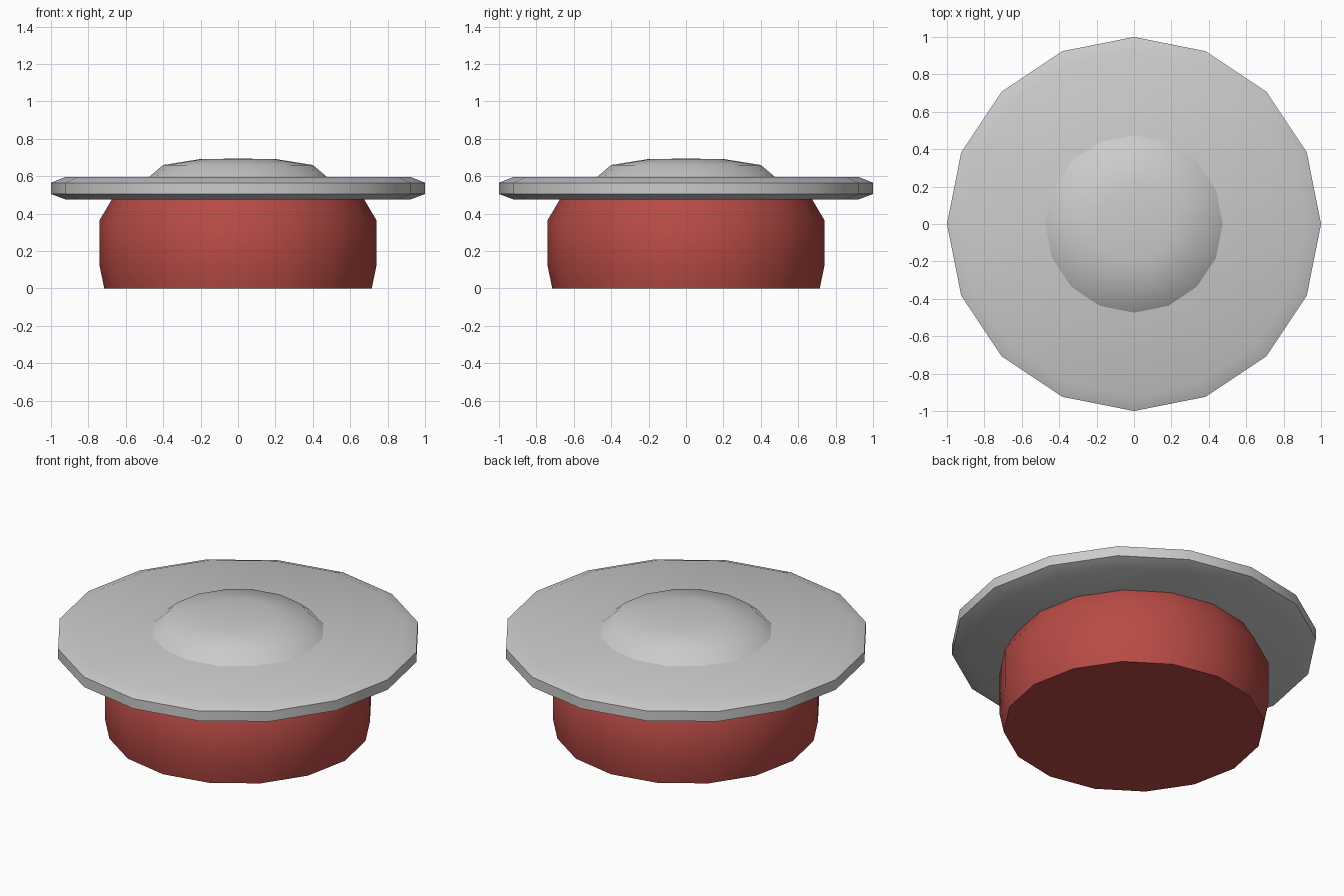
import bpy
import bmesh
from math import cos, sin, tau, radians

cube = bpy.data.objects.get("Cube")
if cube:
    bpy.data.objects.remove(cube)

SIDES = 16


def make_material(name, rgb):
    mat = bpy.data.materials.new(name)
    mat.use_nodes = True
    color = (*rgb, 1)
    mat.diffuse_color = color
    mat.node_tree.nodes["Principled BSDF"].inputs["Base Color"].default_value = color
    return mat


def lathe(name, profile, mat):
    """Turn a bottom-to-top (radius, z) profile around z and cap both ends."""
    bm = bmesh.new()
    rings = [[bm.verts.new((r * cos(tau * i / SIDES), r * sin(tau * i / SIDES), z))
              for i in range(SIDES)] for r, z in profile]
    for low, high in zip(rings, rings[1:]):
        for i in range(SIDES):
            j = (i + 1) % SIDES
            bm.faces.new((low[i], low[j], high[j], high[i]))
    bm.faces.new(rings[0][::-1])
    bm.faces.new(rings[-1])
    mesh = bpy.data.meshes.new(name)
    bm.to_mesh(mesh)
    bm.free()
    obj = bpy.data.objects.new(name, mesh)
    bpy.context.collection.objects.link(obj)
    mesh.materials.append(mat)
    bpy.ops.object.select_all(action='DESELECT')
    obj.select_set(True)
    bpy.context.view_layer.objects.active = obj
    bpy.ops.object.shade_smooth_by_angle(angle=radians(40))
    return obj


red = make_material("red", (0.48, 0.07, 0.06))
grey = make_material("light grey", (0.6, 0.6, 0.6))

# Rounded drum with its shoulder tucked into the plate
lathe("base", [(0.715, 0), (0.74, 0.12), (0.74, 0.365), (0.66, 0.5)], red)
# Wide plate with bevelled rim
lathe("plate", [(0.92, 0.475), (1, 0.505), (1, 0.565), (0.92, 0.597)], grey)
# Shallow dome rising through the plate
lathe("dome", [(0.53, 0.55), (0.4, 0.66), (0.2, 0.692), (0.02, 0.694)], grey)
